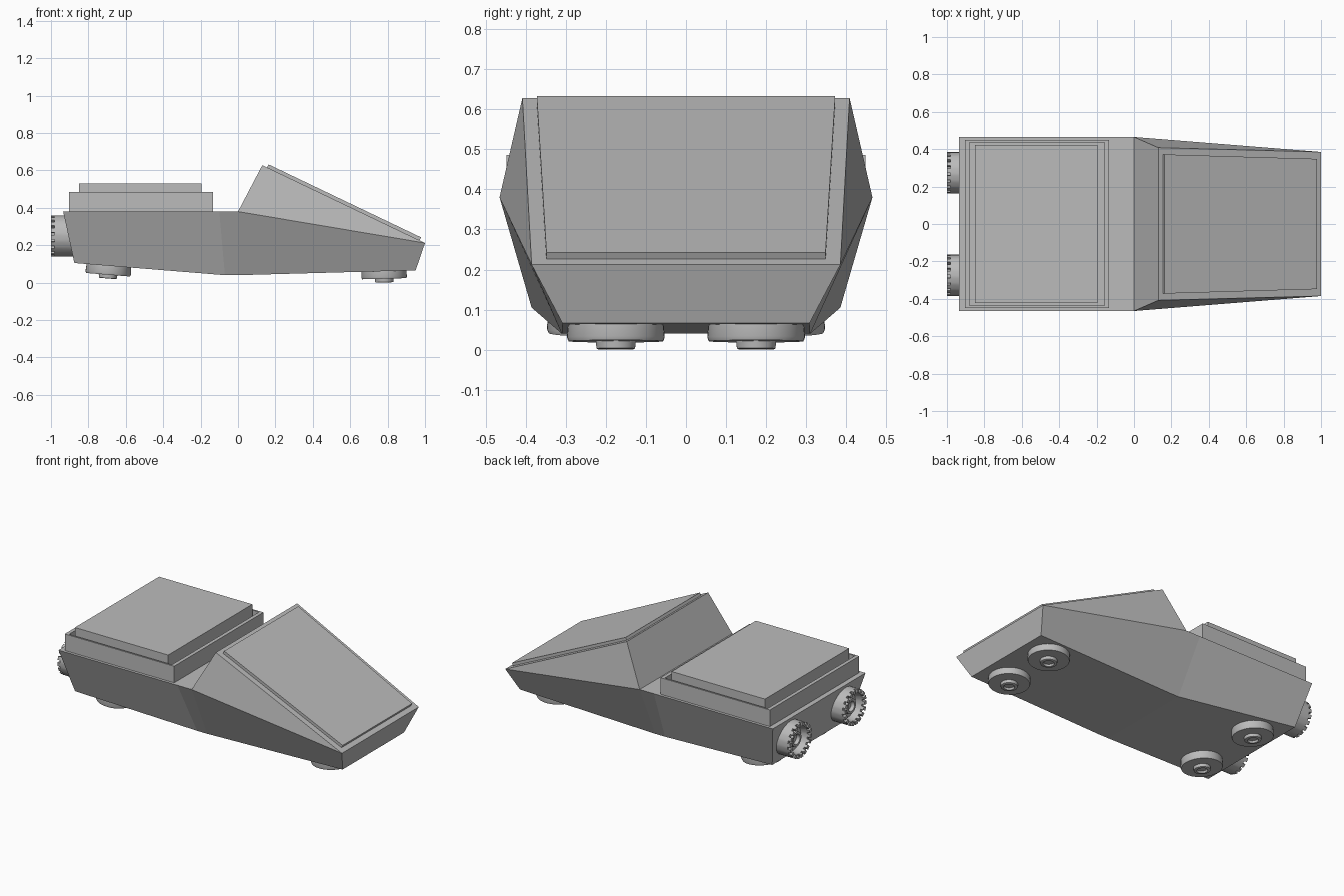
import bpy, bmesh, math
from mathutils import Vector, Matrix

if "Cube" in bpy.data.objects:
    bpy.data.objects.remove(bpy.data.objects["Cube"])

grey = bpy.data.materials.new("plain grey")
grey.diffuse_color = (0.5, 0.5, 0.5, 1)
grey.use_nodes = True
grey.node_tree.nodes["Principled BSDF"].inputs["Base Color"].default_value = grey.diffuse_color


def finish(bm, name, smooth=False):
    bmesh.ops.remove_doubles(bm, verts=bm.verts, dist=1e-5)
    bmesh.ops.recalc_face_normals(bm, faces=bm.faces)
    me = bpy.data.meshes.new(name)
    bm.to_mesh(me)
    bm.free()
    ob = bpy.data.objects.new(name, me)
    bpy.context.collection.objects.link(ob)
    me.materials.append(grey)
    if smooth:
        bpy.ops.object.select_all(action='DESELECT')
        ob.select_set(True)
        bpy.context.view_layer.objects.active = ob
        bpy.ops.object.shade_smooth_by_angle(angle=math.radians(35))
    return ob


def box(name, x0, x1, y, z0, z1, rim=None):
    """Box symmetric in y; rim=(end, side, floor) sinks the top inside a thin wall."""
    bm = bmesh.new()
    bmesh.ops.create_cube(bm, size=1)
    for v in bm.verts:
        v.co = (x0 if v.co.x < 0 else x1, math.copysign(y, v.co.y), z0 if v.co.z < 0 else z1)
    if rim:
        top = max(bm.faces, key=lambda f: f.calc_center_median().z)
        bmesh.ops.inset_region(bm, faces=[top], thickness=0.005)
        mid = (x0 + x1) / 2
        for v in top.verts:
            v.co.x = x1 - rim[0] if v.co.x > mid else x0 + rim[0]
            v.co.y = math.copysign(y - rim[1], v.co.y)
        low = bmesh.ops.extrude_discrete_faces(bm, faces=[top])["faces"][0]
        for v in low.verts:
            v.co.z = rim[2]
    return finish(bm, name)


def lathe(name, profile, place, axis, angles, teeth=None):
    """Revolve (radius, height) points; teeth=(height, length) raises every second rim face."""
    bm = bmesh.new()
    rings = [[bm.verts.new((r * math.cos(a), r * math.sin(a), h)) for r, h in profile] for a in angles]
    rim = []
    for i, a in enumerate(rings):
        b = rings[(i + 1) % len(rings)]
        for j in range(len(profile) - 1):
            f = bm.faces.new((a[j], b[j], b[j + 1], a[j + 1]))
            if teeth and i % 2 == 0 and profile[j][1] == profile[j + 1][1] == teeth[0]:
                rim.append(f)
    bmesh.ops.remove_doubles(bm, verts=bm.verts, dist=1e-5)
    bmesh.ops.dissolve_degenerate(bm, edges=bm.edges, dist=1e-6)
    bmesh.ops.recalc_face_normals(bm, faces=bm.faces)
    for f in rim:
        if f.is_valid:
            new = bmesh.ops.extrude_face_region(bm, geom=[f])["geom"]
            for v in new:
                if isinstance(v, bmesh.types.BMVert):
                    v.co.z += teeth[1]
            bmesh.ops.delete(bm, geom=[f], context='FACES_ONLY')
    rot = Vector((0, 0, 1)).rotation_difference(Vector(axis)).to_matrix().to_4x4()
    bm.transform(Matrix.Translation(place) @ rot)
    return finish(bm, name, True)


# hull: cross-sections (top x, half width, z, bottom x, half width, z)
sections = [(-0.935, 0.465, 0.38, -0.875, 0.385, 0.105),
            (-0.10, 0.465, 0.38, -0.07, 0.31, 0.04),
            (0.0, 0.465, 0.38, 0.0, 0.31, 0.04),
            (1.0, 0.385, 0.212, 0.95, 0.308, 0.066)]
bm = bmesh.new()
loops = [[bm.verts.new(p) for p in ((tx, -ty, tz), (tx, ty, tz), (bx, by, bz), (bx, -by, bz))]
         for tx, ty, tz, bx, by, bz in sections]
bm.faces.new(loops[0])
bm.faces.new(loops[-1])
for n, (a, b) in enumerate(zip(loops, loops[1:])):
    for j in range(4):
        if n == 2 and j == 0:
            continue  # the cabin wedge closes this part of the deck
        k = (j + 1) % 4
        bm.faces.new((a[j], a[k], b[k], b[j]))
# cabin wedge
ridge = [bm.verts.new((0.13, s * 0.408, 0.628)) for s in (-1, 1)]
back, nose = loops[2], loops[3]
bm.faces.new((back[0], back[1], ridge[1], ridge[0]))
bm.faces.new((ridge[0], ridge[1], nose[1], nose[0]))
for s in (0, 1):
    bm.faces.new((back[s], ridge[s], nose[s]))
finish(bm, "hull")

# windscreen plate lying on the slope of the cabin
top, low = Vector((0.13, 0, 0.628)), Vector((1.0, 0, 0.212))
slope = (low - top).normalized()
normal = Vector((-slope.z, 0, slope.x))
bm = bmesh.new()
layers = []
for lift in (-0.004, 0.018):
    layer = []
    for dist, half in ((0.028, 0.372), (0.932, 0.348)):
        c = top + slope * dist + normal * lift
        layer.append([bm.verts.new(c + Vector((0, s * half, 0))) for s in (-1, 1)])
    layers.append([layer[0][0], layer[0][1], layer[1][1], layer[1][0]])
for l in layers:
    bm.faces.new(l)
for j in range(4):
    k = (j + 1) % 4
    bm.faces.new((layers[0][j], layers[0][k], layers[1][k], layers[1][j]))
finish(bm, "windscreen")

# rear cargo frame with the lid standing inside it
box("cargo_frame", -0.903, -0.135, 0.448, 0.37, 0.485, rim=(0.023, 0.011, 0.39))
box("cargo_lid", -0.85, -0.195, 0.422, 0.385, 0.53)

# lift pads under the hull
even = [math.tau * i / 40 for i in range(40)]
pad = [(0, 0), (0.118, 0), (0.122, 0.05), (0.118, 0.06), (0.05, 0.06), (0.048, 0.078),
       (0.044, 0.08), (0.032, 0.08), (0.028, 0.068), (0, 0.068)]
# rear engines with toothed nozzle rims
uneven = [math.radians(20 * (i // 2) + 12 * (i % 2)) for i in range(36)]
nozzle = [(0, 0), (0.11, 0), (0.11, 0.102), (0.088, 0.102), (0.076, 0.065), (0.05, 0.065),
          (0.046, 0.09), (0.032, 0.09), (0.027, 0.069), (0, 0.069)]
for side, s in (("right", -1), ("left", 1)):
    lathe("front_pad_" + side, pad, (0.78, s * 0.175, 0.081), (0.026, 0, -1), even)
    lathe("rear_pad_" + side, pad, (-0.69, s * 0.225, 0.102), (-0.08, 0, -1), even)
    lathe("engine_" + side, nozzle, (-0.88, s * 0.274, 0.25), (-1, 0, 0), uneven, (0.102, 0.018))
